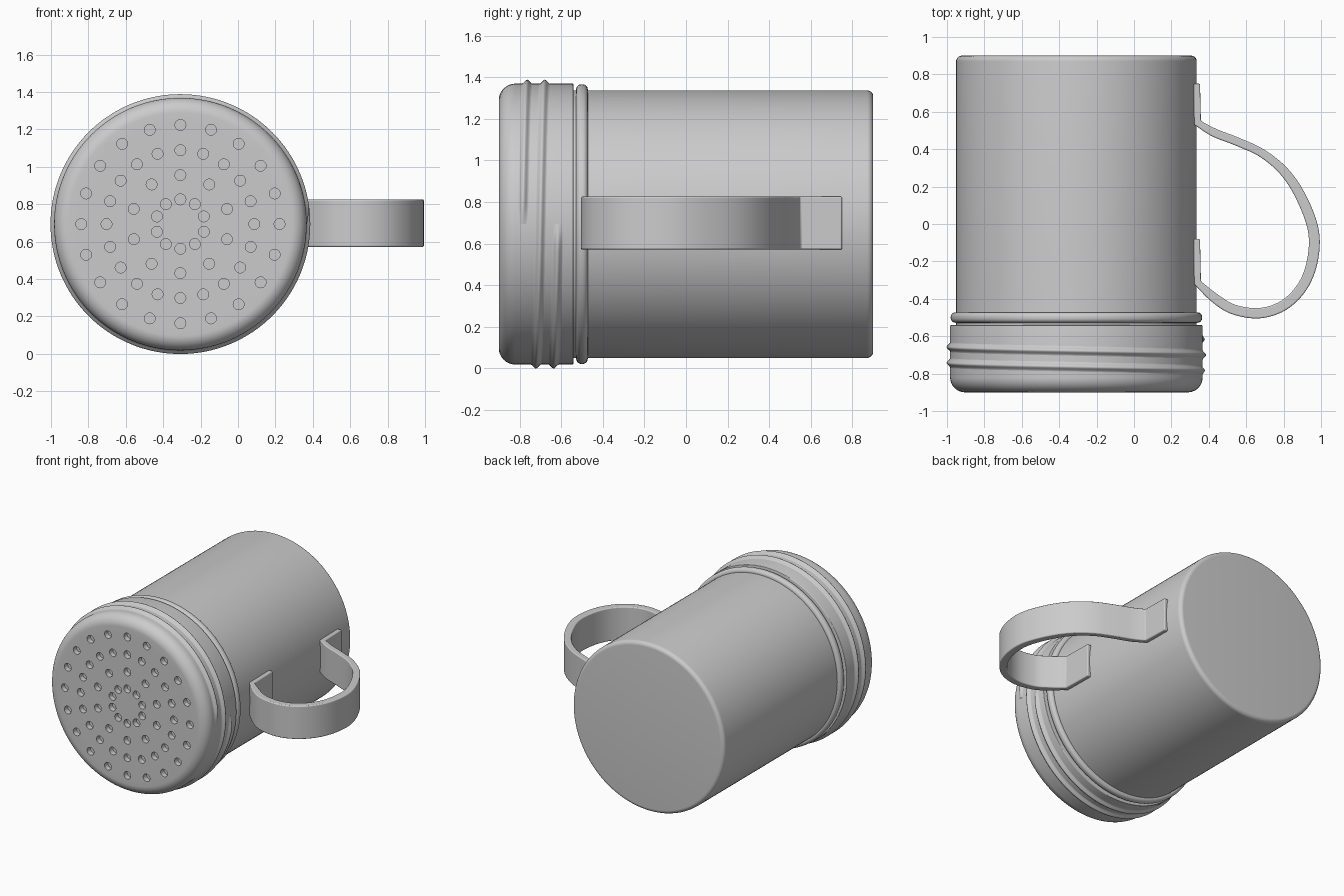
import bpy, bmesh
from math import sin, cos, pi, radians
from mathutils import Vector

if "Cube" in bpy.data.objects:
    bpy.data.objects.remove(bpy.data.objects["Cube"])

CX, CZ = -0.308, 0.694      # shaker axis runs along y
SEG = 128


def finish(name, bm, angle=35):
    bmesh.ops.recalc_face_normals(bm, faces=bm.faces)
    me = bpy.data.meshes.new(name)
    bm.to_mesh(me)
    bm.free()
    ob = bpy.data.objects.new(name, me)
    bpy.context.collection.objects.link(ob)
    smooth(ob, angle)
    return ob


def smooth(ob, angle=35):
    bpy.ops.object.select_all(action='DESELECT')
    ob.select_set(True)
    bpy.context.view_layer.objects.active = ob
    bpy.ops.object.shade_smooth_by_angle(angle=radians(angle))


def polar(r, y, a):
    return (CX + r * cos(a), y, CZ + r * sin(a))


def loft(bm, rings, closed_path=False):
    """Skin a list of closed vertex loops and cap both ends."""
    vs = [[bm.verts.new(p) for p in ring] for ring in rings]
    n = len(vs[0])
    for a, b in zip(vs, vs[1:]):
        for i in range(n):
            bm.faces.new((a[i], a[(i + 1) % n], b[(i + 1) % n], b[i]))
    bm.faces.new(vs[0])
    bm.faces.new(vs[-1])


def lathe(name, profile):
    """profile: (radius, y) pairs, capped flat at both ends."""
    bm = bmesh.new()
    loft(bm, [[polar(r, y, 2 * pi * i / SEG) for i in range(SEG)] for r, y in profile])
    return finish(name, bm)


def arc(r, y, rad, a0, a1, n=8):
    steps = [radians(a0 + (a1 - a0) * i / n) for i in range(n + 1)]
    return [(r + rad * cos(a), y + rad * sin(a)) for a in steps]


def apply_modifier(ob, mod):
    bpy.context.view_layer.objects.active = ob
    bpy.ops.object.modifier_apply(modifier=mod.name)


# can body with a rounded base edge
lathe("can_body", [(0.643, -0.6)] + arc(0.613, 0.87, 0.03, 0, 90))

# rolled bead below the lid
lathe("neck_bead", [(0.63, -0.528)] + arc(0.647, -0.503, 0.025, -90, 0)
      + arc(0.647, -0.497, 0.025, 0, 90) + [(0.63, -0.472)])

# screw lid with a rounded front edge
lid = lathe("lid", arc(0.595, -0.82, 0.08, -90, 0, 12)
            + arc(0.670, -0.546, 0.005, 0, 90, 4))

# sprinkle holes: (ring radius, count, starting angle)
bm = bmesh.new()
for ring, count, start in ((0.53, 20, 0), (0.395, 20, 0), (0.262, 10, 18), (0.132, 10, 18)):
    for i in range(count):
        a = radians(start + 360 * i / count)
        cx, _, cz = polar(ring, 0, a)
        loft(bm, [[(cx + 0.029 * cos(2 * pi * k / 20), y, cz + 0.029 * sin(2 * pi * k / 20))
                   for k in range(20)] for y in (-0.95, -0.86)])
cutter = finish("hole_cutter", bm)
cutter.hide_render = True
mod = lid.modifiers.new("holes", 'BOOLEAN')
mod.operation, mod.object, mod.solver = 'DIFFERENCE', cutter, 'EXACT'
apply_modifier(lid, mod)
bpy.data.objects.remove(cutter)
smooth(lid)

# raised two-turn screw thread on the lid
bm = bmesh.new()
rings, steps = [], 256
for s in range(steps + 1):
    t = s / steps
    y = -0.785 + 0.17 * t
    h = 0.020 * min(1, (0.1 + min(s, steps - s) / 3))
    sec = [(0.66, -0.03)] + [(0.6745 + h * (0.5 + 0.5 * cos(pi * k / 5)) ** 1.4, 0.03 * k / 5)
                             for k in range(-5, 6)] + [(0.66, 0.03)]
    rings.append([polar(r, y + d, 4 * pi * t) for r, d in sec])
loft(bm, rings)
finish("lid_thread", bm, 60)

# strap handle: smooth curve through points (x, y, thickness)
CURVE = [(0.34, 0.54, 0.036), (0.43, 0.488, 0.045), (0.56, 0.437, 0.045), (0.69, 0.375, 0.045),
         (0.81, 0.272, 0.05), (0.90, 0.13, 0.056), (0.96, -0.04, 0.058), (0.953, -0.20, 0.058),
         (0.90, -0.335, 0.056), (0.80, -0.435, 0.055), (0.67, -0.477, 0.055), (0.53, -0.456, 0.053),
         (0.43, -0.395, 0.05), (0.34, -0.315, 0.036)]
pts = [Vector(p) for p in CURVE]
ext = [2 * pts[0] - pts[1]] + pts + [2 * pts[-1] - pts[-2]]
path = [Vector((0.335, 0.75, 0.036))]          # upper mounting tab
for p0, p1, p2, p3 in zip(ext, ext[1:], ext[2:], ext[3:]):
    for k in range(6):
        t = k / 6
        path.append(0.5 * (2 * p1 + (p2 - p0) * t + (2 * p0 - 5 * p1 + 4 * p2 - p3) * t ** 2
                           + (3 * p1 - p0 - 3 * p2 + p3) * t ** 3))
path += [pts[-1], Vector((0.335, -0.08, 0.036))]   # lower mounting tab

bm = bmesh.new()
rings = []
for i, p in enumerate(path):
    d0 = (p - path[max(i - 1, 0)]).xy
    d1 = (path[min(i + 1, len(path) - 1)] - p).xy
    d0, d1 = (d0 if i else d1).normalized(), (d1 if i < len(path) - 1 else d0).normalized()
    tan = (d0 + d1).normalized()
    off = Vector((-tan.y, tan.x)) * p.z / 2 / max(tan.dot(d1), 0.5)
    a, b = p.xy + off, p.xy - off
    z0, z1 = 0.572, 0.826
    rings.append([(a.x, a.y, z0), (b.x, b.y, z0), (b.x, b.y, z1), (a.x, a.y, z1)])
loft(bm, rings)
handle = finish("handle", bm)
mod = handle.modifiers.new("soft_edges", 'BEVEL')
mod.width, mod.segments, mod.limit_method, mod.angle_limit = 0.008, 3, 'ANGLE', radians(40)
apply_modifier(handle, mod)
smooth(handle, 40)
